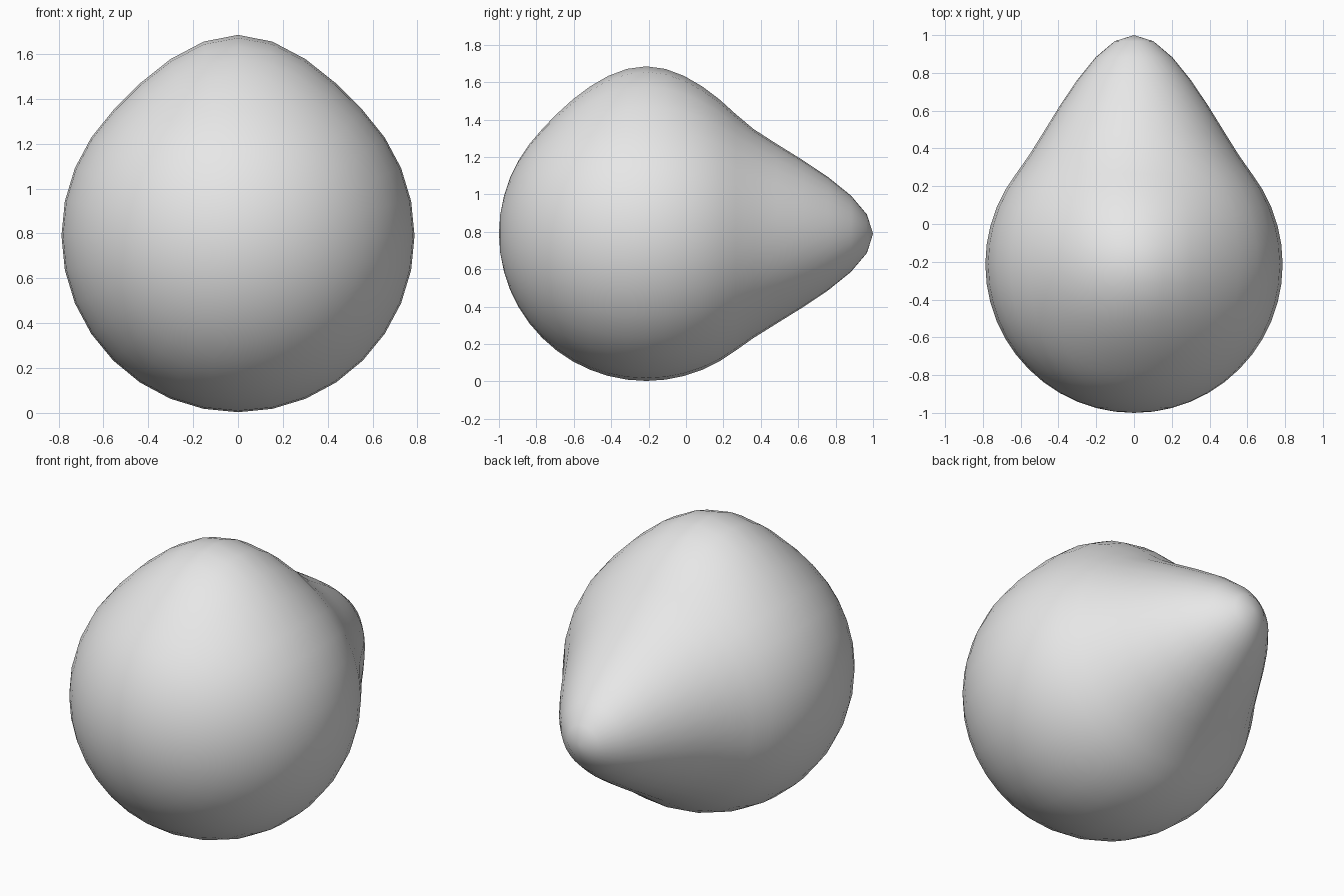
import bpy, bmesh, math
from mathutils import Matrix, Vector

cube = bpy.data.objects.get("Cube")
if cube:
    bpy.data.objects.remove(cube, do_unlink=True)

RADIUS = 0.787
CENTRE = Vector((0, -0.213, 0.79))

# Plain grey surface
grey = bpy.data.materials.new("light grey")
grey.use_nodes = True
colour = (0.8, 0.8, 0.8, 1)
grey.diffuse_color = colour
grey.node_tree.nodes["Principled BSDF"].inputs["Base Color"].default_value = colour

# Pulls: direction, length and reach of the smooth falloff
PULLS = [(Vector((0, 1, 0)), 0.426, 0.69),   # long rear snout
         (Vector((0, 0, 1)), 0.108, 0.66)]   # soft peak on top

# Ball with its pole at the rear tip
bm = bmesh.new()
bmesh.ops.create_uvsphere(bm, u_segments=32, v_segments=24, radius=RADIUS,
                          matrix=Matrix.Rotation(math.radians(-90), 4, 'X'))
for v in bm.verts:
    start = v.co.copy()
    for direction, length, reach in PULLS:
        t = max(0, 1 - (start - direction * RADIUS).length / reach)
        v.co += direction * length * t * t * (3 - 2 * t)
    v.co += CENTRE

mesh = bpy.data.meshes.new("pulled_ball")
bm.to_mesh(mesh)
bm.free()
mesh.materials.append(grey)
mesh.shade_smooth()
ball = bpy.data.objects.new("pulled_ball", mesh)
bpy.context.collection.objects.link(ball)
